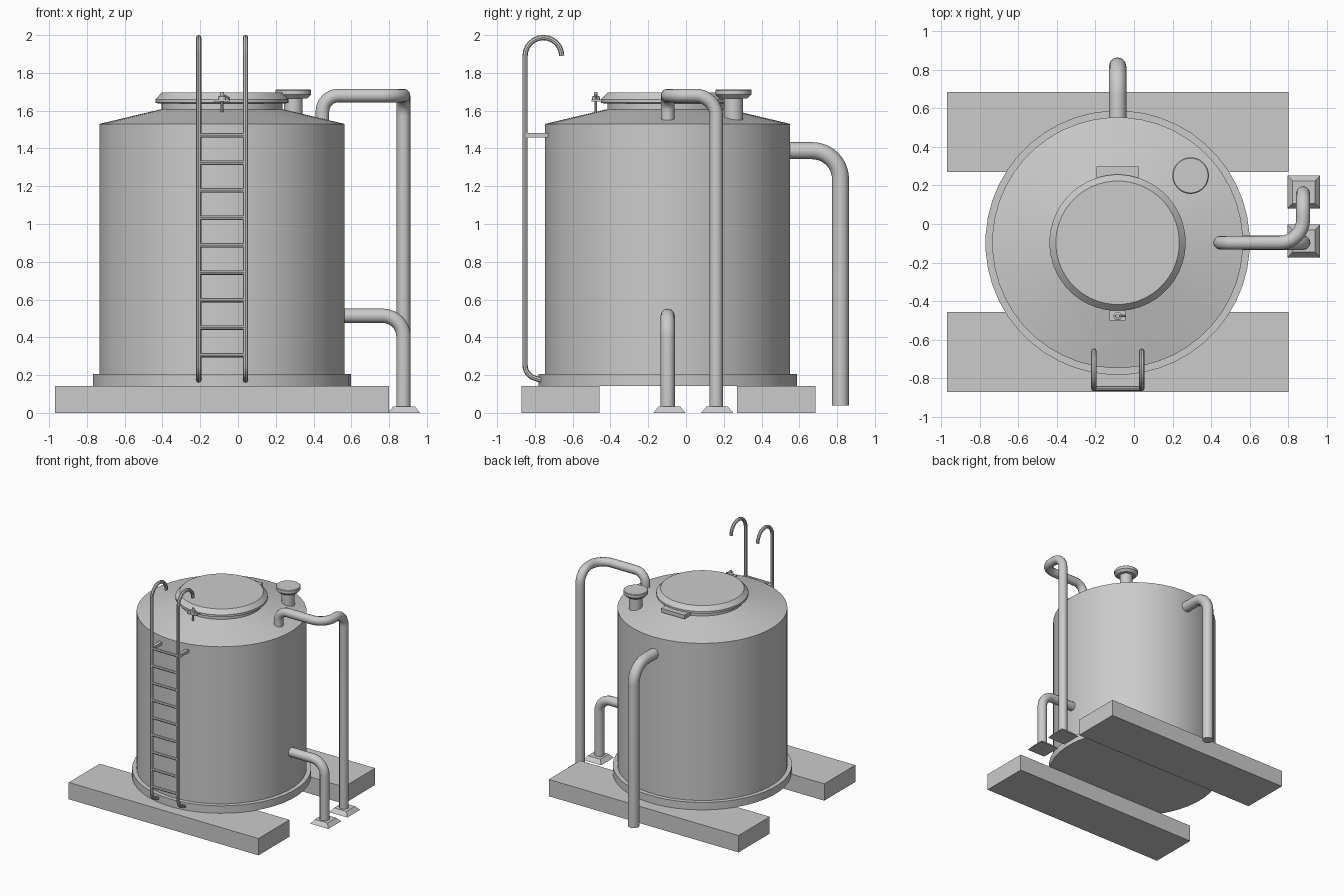
import bpy, bmesh, math
from mathutils import Vector

if "Cube" in bpy.data.objects:
    bpy.data.objects.remove(bpy.data.objects["Cube"])

CX, CY = -0.085, -0.097      # tank axis


def finish(name, bm, angle=35):
    bmesh.ops.recalc_face_normals(bm, faces=bm.faces)
    me = bpy.data.meshes.new(name)
    bm.to_mesh(me)
    bm.free()
    ob = bpy.data.objects.new(name, me)
    bpy.context.collection.objects.link(ob)
    smooth(ob, angle)
    return ob


def smooth(ob, angle=35):
    bpy.ops.object.select_all(action='DESELECT')
    ob.select_set(True)
    bpy.context.view_layer.objects.active = ob
    bpy.ops.object.shade_smooth_by_angle(angle=math.radians(angle))


def lathe(name, profile, x, y, n=48, angle=12):
    """Closed turned solid from (radius, z) points, bottom to top."""
    bm = bmesh.new()
    rings = []
    for r, z in profile:
        rings.append([bm.verts.new((x + r * math.sin((i + .5) * math.tau / n),
                                    y - r * math.cos((i + .5) * math.tau / n), z)) for i in range(n)])
    for a, b in zip(rings, rings[1:]):
        for i in range(n):
            j = (i + 1) % n
            bm.faces.new((a[i], a[j], b[j], b[i]))
    bm.faces.new(rings[0])
    bm.faces.new(rings[-1])
    return finish(name, bm, angle)


def box(name, lo, hi, taper=1.0):
    """Box between two corners; taper scales the top face."""
    lo, hi = Vector(lo), Vector(hi)
    mid, size = (lo + hi) / 2, hi - lo
    bm = bmesh.new()
    bmesh.ops.create_cube(bm, size=1)
    for v in bm.verts:
        k = taper if v.co.z > 0 else 1
        v.co = mid + Vector((v.co.x * size.x * k, v.co.y * size.y * k, v.co.z * size.z))
    return finish(name, bm)


def fillet(points, radii, steps=10):
    """Round each inner corner of a path with an arc."""
    pts = [Vector(p) for p in points]
    out = [pts[0]]
    for p, c, q, r in zip(pts, pts[1:], pts[2:], radii):
        u, v = (p - c).normalized(), (q - c).normalized()
        half = u.angle(v) / 2
        d = r / math.tan(half)
        centre = c + (u + v).normalized() * (r / math.sin(half))
        a, b = c + u * d - centre, c + v * d - centre
        out += [centre + a.slerp(b, i / steps) * r / a.slerp(b, i / steps).length for i in range(steps + 1)]
    return out + [pts[-1]]


def tube(name, pts, radius, res=4):
    cu = bpy.data.curves.new(name, 'CURVE')
    cu.dimensions = '3D'
    cu.bevel_depth = radius
    cu.bevel_resolution = res
    cu.use_fill_caps = True
    sp = cu.splines.new('POLY')
    sp.points.add(len(pts) - 1)
    for s, p in zip(sp.points, pts):
        s.co = (*p, 1)
    ob = bpy.data.objects.new(name, cu)
    bpy.context.collection.objects.link(ob)
    bpy.ops.object.select_all(action='DESELECT')
    ob.select_set(True)
    bpy.context.view_layer.objects.active = ob
    bpy.ops.object.convert(target='MESH')
    ob = bpy.context.object
    smooth(ob, 40)
    return ob


# Support blocks
box("front_support_block", (-0.97, -0.87, 0), (0.80, -0.457, 0.142))
box("back_support_block", (-0.97, 0.27, 0), (0.80, 0.685, 0.142))

# Tank body with base ring, conical roof and manhole neck
lathe("tank_body", [(0.685, 0.142), (0.685, 0.205), (0.65, 0.205), (0.65, 1.53),
                    (0.325, 1.607), (0.32, 1.607), (0.32, 1.645)], CX, CY)
lathe("manhole_lid", [(0.335, 1.637), (0.353, 1.642), (0.353, 1.66), (0.32, 1.695)], CX, CY)

# Lid hinge at the back
box("lid_hinge", (CX - 0.109, 0.21, 1.612), (CX + 0.109, 0.298, 1.645))

# Lid latch at the front: plate, pin, cross bar and knob
LY = -0.477
box("latch_plate", (CX - 0.042, LY - 0.022, 1.648), (CX + 0.042, LY + 0.045, 1.66))
tube("latch_pin", [(CX, LY, 1.575), (CX, LY, 1.68)], 0.007, 2)
lathe("latch_knob", [(0.022, 1.66), (0.022, 1.674), (0.01, 1.678), (0.01, 1.698)], CX, LY, 12)
tube("latch_handle", [(CX - 0.01, LY, 1.69), (CX + 0.042, LY, 1.665)], 0.006, 2)

# Roof vent with cap
lathe("roof_vent", [(0.05, 1.54), (0.05, 1.665), (0.075, 1.665), (0.095, 1.685),
                    (0.095, 1.708), (0.09, 1.713)], 0.293, 0.251, 32)

# Pipes
PX, IY = 0.876, 0.16
tube("inlet_pipe", fillet([(0.447, CY, 1.54), (0.447, CY, 1.68), (PX, CY, 1.68),
                           (PX, IY, 1.68), (PX, IY, 0.02)], [0.085, 0.12, 0.11]), 0.036)
tube("drain_pipe", fillet([(0.5, CY, 0.514), (PX, CY, 0.514), (PX, CY, 0.02)], [0.11]), 0.038)
tube("overflow_pipe", fillet([(CX, 0.5, 1.388), (CX, 0.818, 1.388), (CX, 0.818, 0.04)], [0.15]), 0.045)

# Pipe feet
for name, y in (("inlet_foot", 0.165), ("drain_foot", -0.088)):
    box(name, (0.794, y - 0.085, 0), (0.964, y + 0.085, 0.033), 0.68)

# Ladder: hooked rails, wall brackets and rungs
RY = -0.852
hook = [(-0.755 - 0.097 * math.cos(t * math.pi / 12), 1.89 + 0.097 * math.sin(t * math.pi / 12))
        for t in range(13)]
for side, x in (("left", -0.208), ("right", 0.04)):
    foot = fillet([(x, -0.755, 0.17), (x, RY, 0.20), (x, RY, 1.5)], [0.07], 6)[:-1]
    tube(side + "_ladder_rail", foot + [(x, y, z) for y, z in hook], 0.014, 2)
    box(side + "_ladder_bracket", (x - 0.013, RY, 1.458), (x + 0.013, -0.72, 1.482))
for i in range(9):
    z = 1.47 - 0.1455 * i
    tube("ladder_rung_%d" % (i + 1), [(-0.208, RY, z), (0.04, RY, z)], 0.012, 2)
